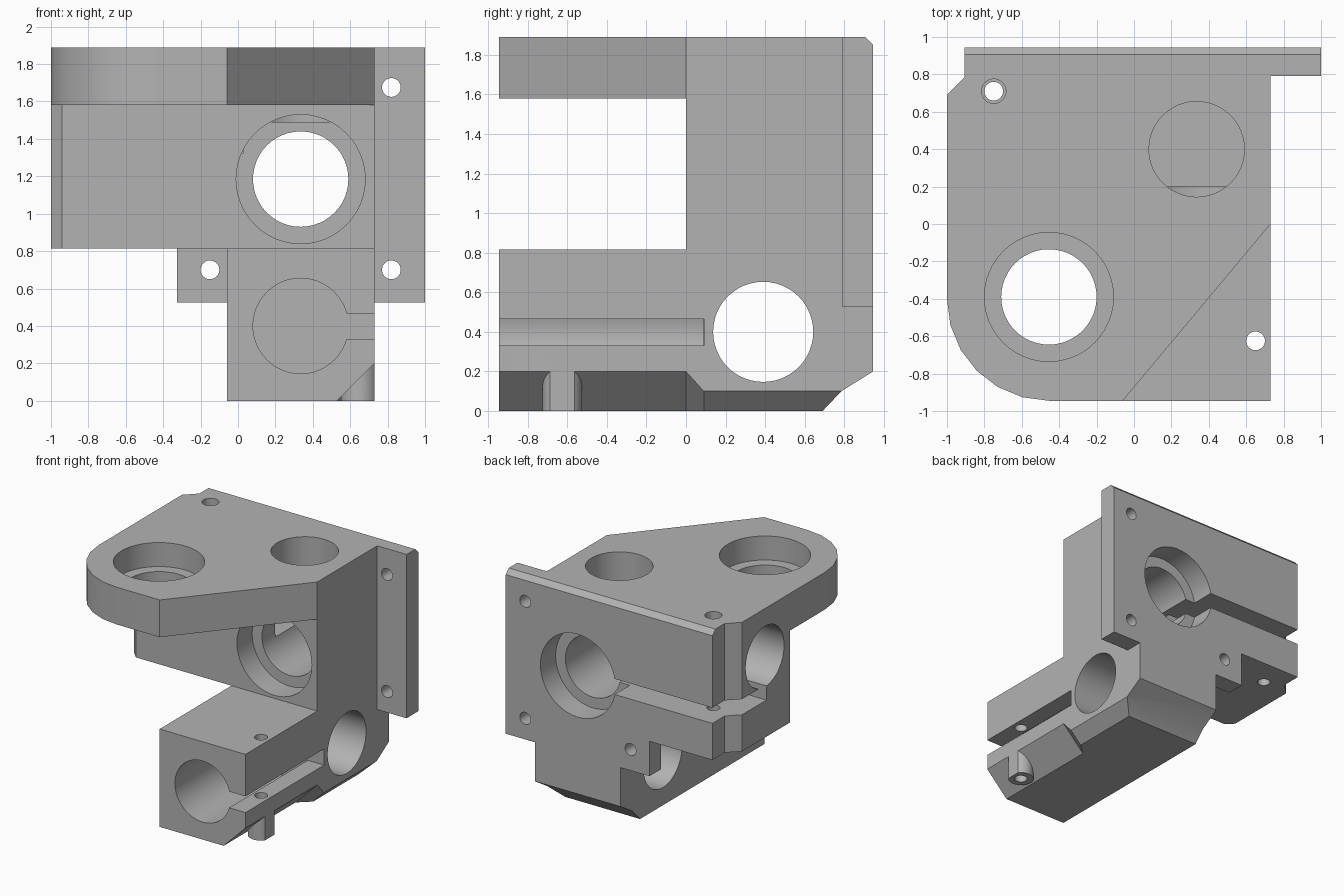
import bpy, bmesh, math
from mathutils import Vector

cube = bpy.data.objects.get("Cube")
if cube:
    bpy.data.objects.remove(cube, do_unlink=True)

grey = bpy.data.materials.new("plain grey")
grey.use_nodes = True
colour = (0.45, 0.45, 0.45, 1)
grey.diffuse_color = colour
grey.node_tree.nodes["Principled BSDF"].inputs["Base Color"].default_value = colour

PLACE = {"x": lambda u, v, w: Vector((w, u, v)),
         "y": lambda u, v, w: Vector((u, w, v)),
         "z": lambda u, v, w: Vector((u, v, w))}


def loft(name, axis, sections):
    """Solid skinned through (position, profile) sections along an axis."""
    bm = bmesh.new()
    rings = [[bm.verts.new(PLACE[axis](u, v, w)) for u, v in pts] for w, pts in sections]
    for a, b in zip(rings, rings[1:]):
        for i in range(len(a)):
            j = (i + 1) % len(a)
            bm.faces.new((a[i], a[j], b[j], b[i]))
    bm.faces.new(rings[0])
    bm.faces.new(rings[-1])
    bmesh.ops.recalc_face_normals(bm, faces=bm.faces)
    mesh = bpy.data.meshes.new(name)
    bm.to_mesh(mesh)
    bm.free()
    mesh.materials.append(grey)
    ob = bpy.data.objects.new(name, mesh)
    bpy.context.collection.objects.link(ob)
    return ob


def prism(name, axis, a, b, pts):
    return loft(name, axis, [(a, pts), (b, pts)])


def arc(u, v, r, start=0, end=360, n=48, closed=False):
    angles = [math.radians(start + (end - start) * i / n) for i in range(n + closed)]
    return [(u + r * math.cos(t), v + r * math.sin(t)) for t in angles]


def rect(u0, u1, v0, v1):
    return [(u0, v0), (u1, v0), (u1, v1), (u0, v1)]


def combine(target, other, operation):
    mod = target.modifiers.new(other.name, "BOOLEAN")
    mod.operation = operation
    mod.solver = "EXACT"
    mod.object = other
    bpy.context.view_layer.objects.active = target
    bpy.ops.object.modifier_apply(modifier=mod.name)
    bpy.data.objects.remove(other, do_unlink=True)


def bore(axis, u, v, r, a, b):
    combine(bracket, prism("bore", axis, a, b, arc(u, v, r)), "DIFFERENCE")


# Upper block with chamfered left corners
bracket = prism("bracket", "z", 0.815, 1.89,
                [(-0.94, 0), (0.73, 0), (0.73, 0.85), (-0.905, 0.85),
                 (-0.905, 0.785), (-1, 0.69), (-1, 0.06)])

# Top shelf with rounded corner and diagonal edge
shelf = prism("shelf", "z", 1.58, 1.89,
              [(0.73, 0), (0.73, 0.3), (-1, 0.3)]
              + arc(-0.455, -0.4, 0.545, 180, 270, 6, True) + [(-0.06, -0.945)])
combine(bracket, shelf, "UNION")

# Lower arm, its side chamfer and the screw boss below it
arm = prism("arm", "x", -0.06, 0.73,
            [(-0.945, 0), (0.69, 0), (0.785, 0.1), (0.945, 0.2), (0.945, 1),
             (0, 1), (0, 0.815), (-0.945, 0.815)])


def corner(s, e=0.05):
    return [(0.73 - s - e, -e), (0.73 + e, s + e), (0.73 + e, -e)]


chamfer = loft("chamfer", "y", [(-1, corner(0.2)), (0, corner(0.2)),
                                (0.09, corner(0.1)), (1, corner(0.1))])
combine(arm, chamfer, "DIFFERENCE")
boss = prism("boss", "z", 0, 0.3, [(min(x, 0.73), y) for x, y in arc(0.65, -0.625, 0.1)])
combine(arm, boss, "UNION")
combine(bracket, arm, "UNION")

# Back mounting plate with bevelled top edge
plate = prism("plate", "y", 0.79, 0.945,
              [(-0.905, 0.815), (-0.325, 0.815), (-0.325, 0.525), (1, 0.525),
               (1, 1.89), (-0.905, 1.89)])
combine(bracket, plate, "UNION")
bevel = prism("bevel", "x", -1.2, 1.2, [(0.9, 1.895), (0.95, 1.845), (1.1, 1.845), (1.1, 2), (0.9, 2)])
combine(bracket, bevel, "DIFFERENCE")

# Clamp slits
combine(bracket, prism("slit", "y", 0.37, 1.1, rect(-1.1, 0.15, 1.12, 1.25)), "DIFFERENCE")
combine(bracket, prism("slit", "y", -1.1, 0.09, rect(0.5, 0.9, 0.33, 0.465)), "DIFFERENCE")

# Through bores with counterbores
bore("y", 0.335, 1.185, 0.255, -0.1, 1.1)
bore("y", 0.335, 1.185, 0.345, -0.1, 0.2)
bore("y", 0.335, 1.185, 0.345, 0.745, 1.1)
bore("z", -0.455, -0.39, 0.255, 1.4, 2)
bore("z", -0.455, -0.39, 0.345, 1.69, 2)
bore("x", 0.39, 0.4, 0.253, -0.2, 0.9)

# Blind rod bores
bore("y", 0.335, 0.4, 0.255, -1.1, 0.089)
bore("z", 0.335, 0.4, 0.255, 1.49, 2)
bore("x", 0.39, 1.49, 0.253, -1.1, 0.03)

# Screw holes
for x, z in ((0.82, 1.675), (0.82, 0.7), (-0.15, 0.7)):
    bore("y", x, z, 0.05, 0.7, 1.1)
bore("z", 0.65, -0.625, 0.05, -0.1, 0.9)
bore("z", -0.75, 0.71, 0.05, 0.7, 2)
bore("z", -0.75, 0.71, 0.065, 1.8, 2)

bpy.ops.object.select_all(action="DESELECT")
bracket.select_set(True)
bpy.context.view_layer.objects.active = bracket
bpy.ops.object.shade_smooth_by_angle(angle=math.radians(25))
